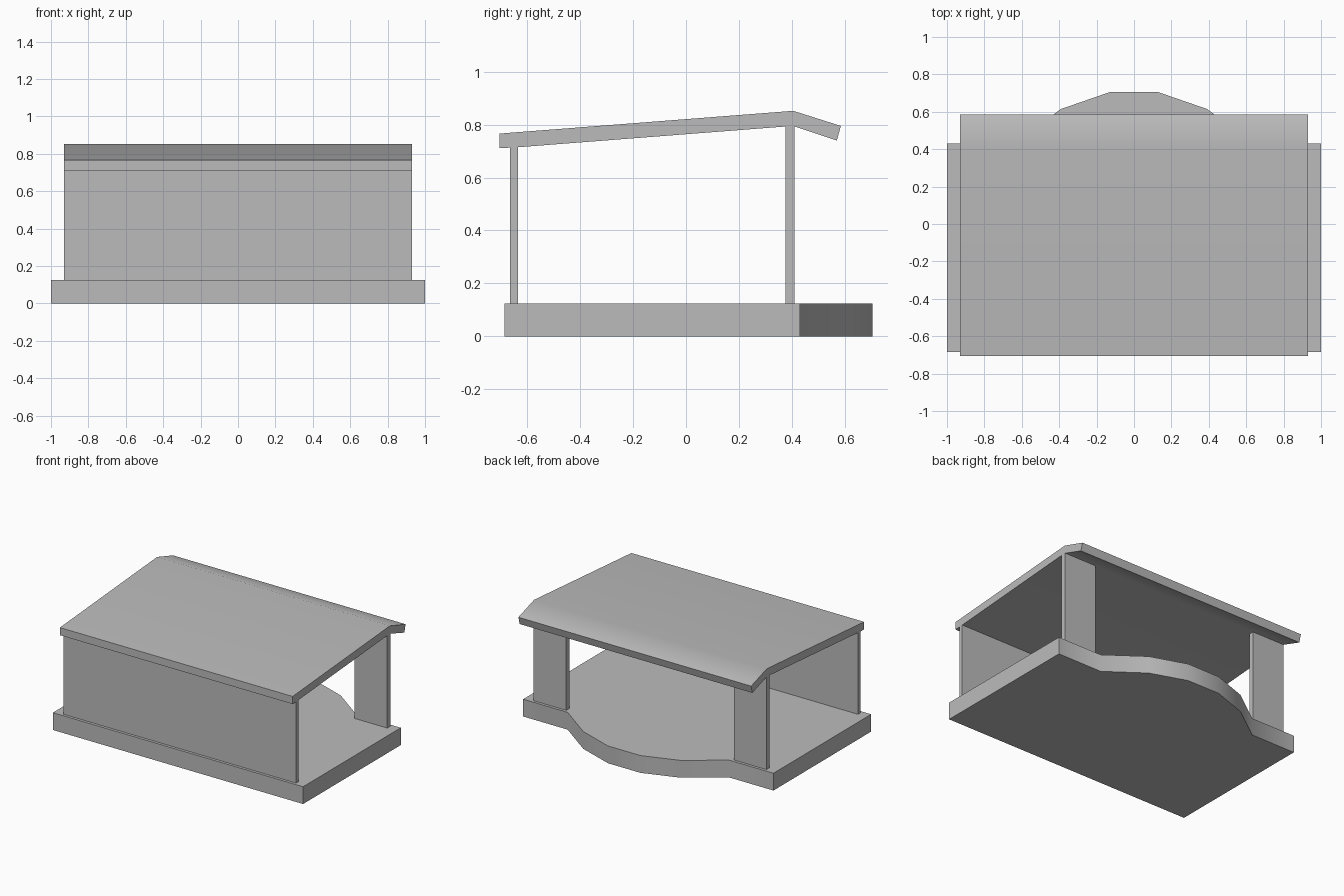
import bpy
import bmesh
from math import radians
from mathutils import Vector

cube = bpy.data.objects.get("Cube")
if cube:
    bpy.data.objects.remove(cube, do_unlink=True)

# Single grey material
grey = bpy.data.materials.new("plain grey")
grey.use_nodes = True
colour = (0.5, 0.5, 0.5, 1.0)
grey.diffuse_color = colour
grey.node_tree.nodes["Principled BSDF"].inputs["Base Color"].default_value = colour


def extrude_profile(name, points, offset):
    """Solid made by sweeping a flat outline along an offset."""
    bm = bmesh.new()
    face = bm.faces.new([bm.verts.new(p) for p in points])
    swept = bmesh.ops.extrude_face_region(bm, geom=[face])["geom"]
    moved = [v for v in swept if isinstance(v, bmesh.types.BMVert)]
    bmesh.ops.translate(bm, verts=moved, vec=Vector(offset))
    bmesh.ops.recalc_face_normals(bm, faces=bm.faces[:])
    mesh = bpy.data.meshes.new(name)
    bm.to_mesh(mesh)
    bm.free()
    mesh.materials.append(grey)
    obj = bpy.data.objects.new(name, mesh)
    bpy.context.collection.objects.link(obj)
    return obj


def smooth(obj):
    """Soften shallow edges while large faces stay flat."""
    bpy.ops.object.select_all(action="DESELECT")
    obj.select_set(True)
    bpy.context.view_layer.objects.active = obj
    bpy.ops.object.shade_smooth_by_angle(angle=radians(40))
    normals = obj.modifiers.new("weighted_normals", "WEIGHTED_NORMAL")
    normals.keep_sharp = True


def panel(name, x0, x1, y0, y1, top):
    """Upright panel standing on the floor."""
    outline = [(x0, y0, FLOOR), (x1, y0, FLOOR), (x1, y1, FLOOR), (x0, y1, FLOOR)]
    return extrude_profile(name, outline, (0, 0, top - FLOOR))


FLOOR = 0.125
WIDTH = 0.93

# Floor slab with a faceted bulge at the back
half = [(1, -0.685), (1, 0.43), (0.645, 0.43), (0.39, 0.615), (0.13, 0.705)]
outline = half + [(-x, y) for x, y in reversed(half)]
smooth(extrude_profile("floor_slab", [(x, y, 0) for x, y in outline], (0, 0, FLOOR)))

# Front wall and the two back wall panels
panel("front_wall", -WIDTH, WIDTH, -0.665, -0.635, 0.73)
panel("back_panel_left", 0.67, WIDTH, 0.375, 0.41, 0.805)
panel("back_panel_right", -WIDTH, -0.67, 0.375, 0.41, 0.805)

# Bent roof sheet
section = [(-0.705, 0.711), (-0.64, 0.714), (0.405, 0.795), (0.57, 0.74),
           (0.585, 0.795), (0.405, 0.852), (-0.705, 0.766)]
smooth(extrude_profile("roof", [(-WIDTH, y, z) for y, z in section], (2 * WIDTH, 0, 0)))
